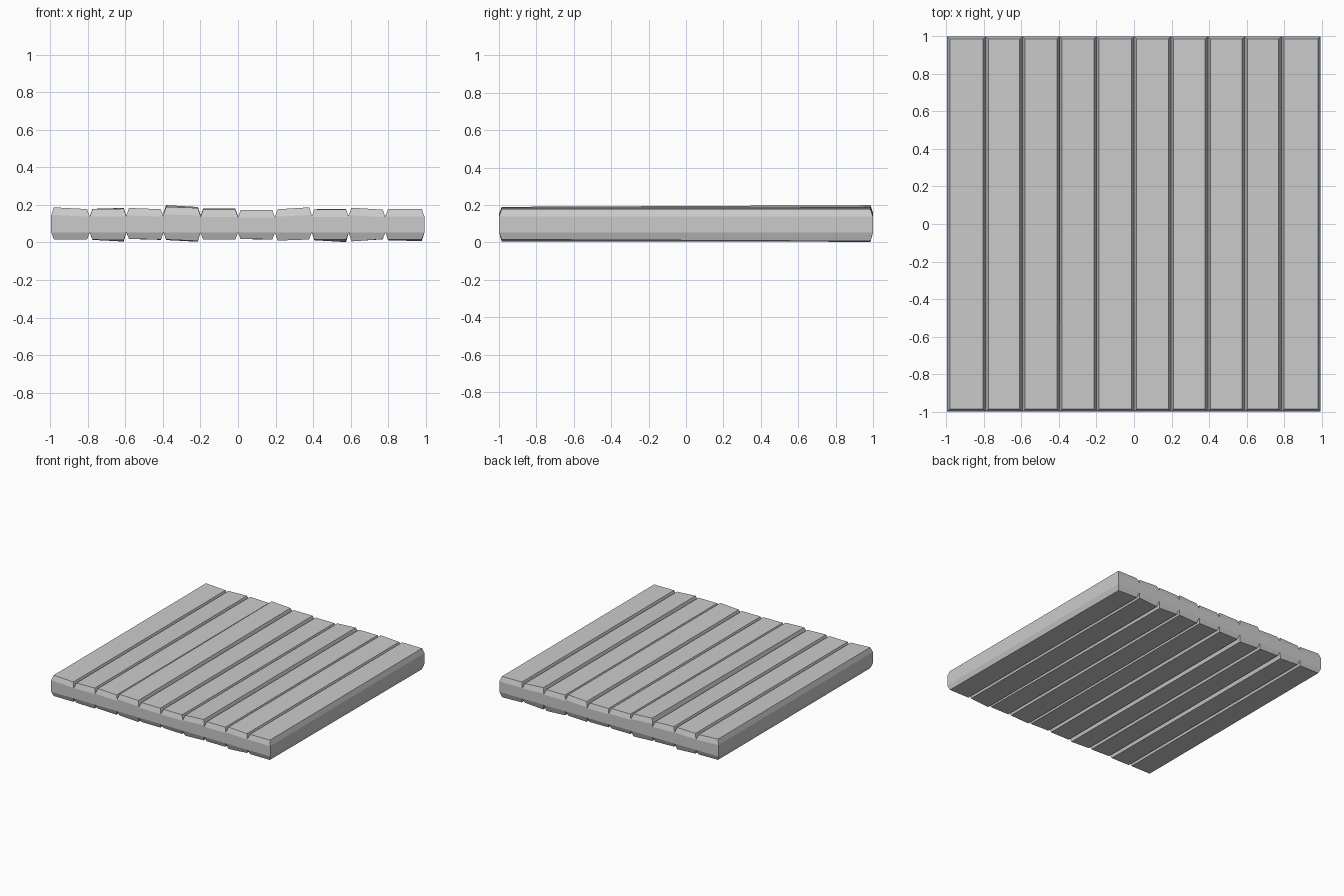
import bpy, bmesh

if "Cube" in bpy.data.objects:
    bpy.data.objects.remove(bpy.data.objects["Cube"])

# seams between neighbouring planks
SEAMS = [-0.995, -0.79, -0.595, -0.397, -0.2, 0.0, 0.197, 0.393, 0.59, 0.785, 0.993]
INSET = 0.014

# per plank: top heights and bottom heights (front left, front right, back right, back left)
TILT = [
    ((.187, .178, .177, .187), (.016, .016, .015, .017)),
    ((.177, .180, .184, .179), (.015, .013, .005, .014)),
    ((.184, .177, .177, .183), (.020, .015, .014, .019)),
    ((.190, .184, .189, .199), (.016, .008, .004, .013)),
    ((.175, .175, .180, .180), (.016, .016, .016, .016)),
    ((.173, .173, .172, .172), (.020, .016, .016, .018)),
    ((.177, .187, .187, .177), (.010, .016, .016, .010)),
    ((.177, .177, .178, .177), (.016, .016, .002, .012)),
    ((.185, .175, .175, .185), (.006, .018, .017, .006)),
    ((.178, .178, .178, .179), (.016, .016, .007, .012)),
]


def plank(i, x0, x1, top, bottom):
    """Long board with a wide chamfer round the top and bottom faces."""
    bm = bmesh.new()

    def ring(inset, heights):
        xy = [(x0 + inset, -1 + inset), (x1 - inset, -1 + inset),
              (x1 - inset, 1 - inset), (x0 + inset, 1 - inset)]
        return [bm.verts.new((x, y, z)) for (x, y), z in zip(xy, heights)]

    rings = [ring(INSET, bottom), ring(0, [.053] * 4),
             ring(0, [t - .04 for t in top]), ring(INSET, top)]
    for a, b in zip(rings, rings[1:]):
        for k in range(4):
            n = (k + 1) % 4
            bm.faces.new((a[k], a[n], b[n], b[k]))
    bm.faces.new(rings[0][::-1])
    bm.faces.new(rings[-1])
    bmesh.ops.recalc_face_normals(bm, faces=bm.faces)
    # settle the lowest board on the ground
    bmesh.ops.translate(bm, verts=bm.verts, vec=(0, 0, -.002 + .002))
    me = bpy.data.meshes.new(f"plank_{i + 1}")
    bm.to_mesh(me)
    bm.free()
    bpy.context.collection.objects.link(bpy.data.objects.new(f"plank_{i + 1}", me))


# floor section of ten boards laid side by side
for i, (top, bottom) in enumerate(TILT):
    plank(i, SEAMS[i], SEAMS[i + 1], top, bottom)
